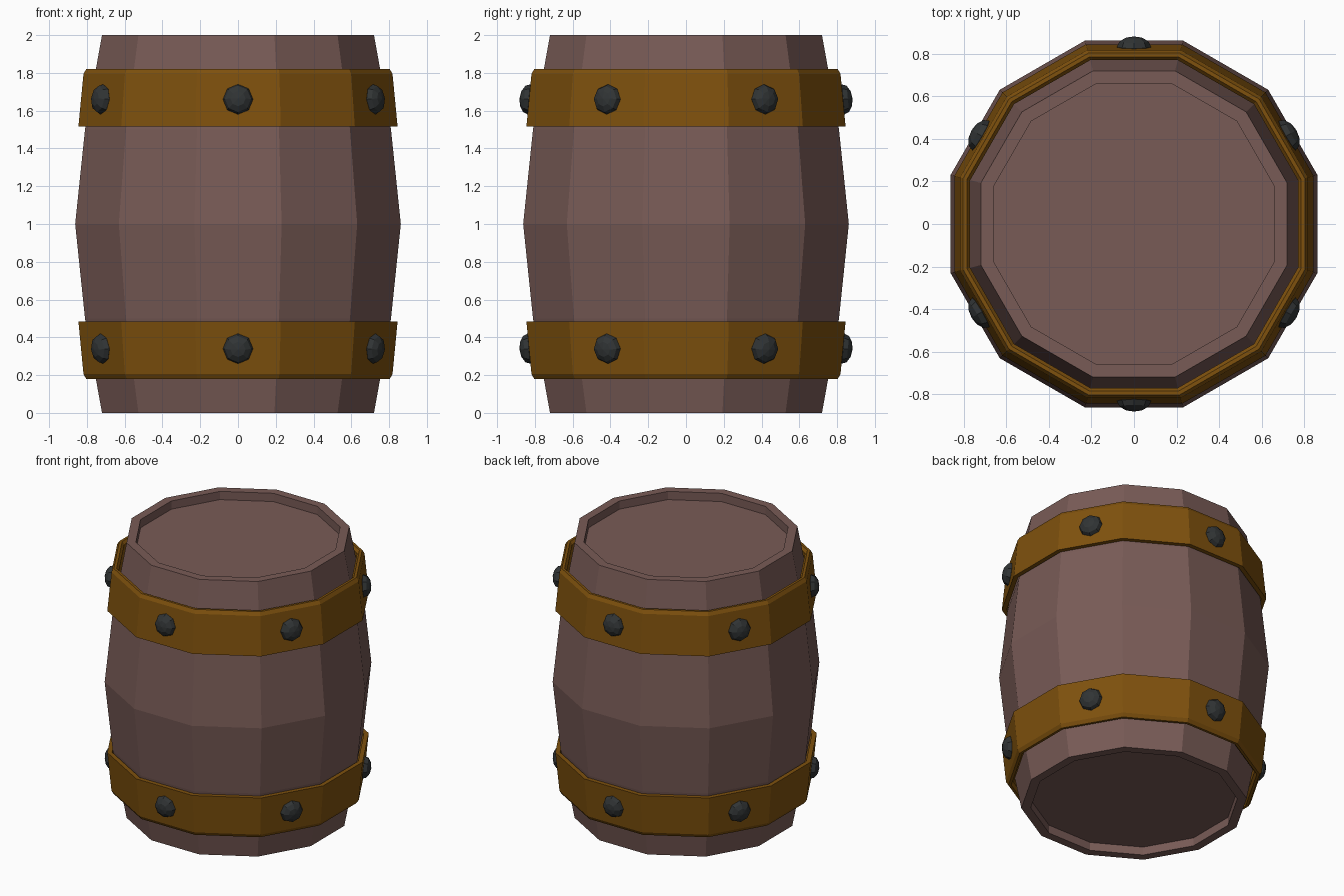
import bpy, bmesh, math
from mathutils import Matrix

SIDES = 12
STEP = 2 * math.pi / SIDES

cube = bpy.data.objects.get("Cube")
if cube:
    bpy.data.objects.remove(cube, do_unlink=True)


def material(name, rgb):
    mat = bpy.data.materials.new(name)
    mat.use_nodes = True
    mat.diffuse_color = (*rgb, 1)
    mat.node_tree.nodes["Principled BSDF"].inputs["Base Color"].default_value = (*rgb, 1)
    return mat


def finish(name, bm, mat):
    bmesh.ops.recalc_face_normals(bm, faces=bm.faces)
    mesh = bpy.data.meshes.new(name)
    bm.to_mesh(mesh)
    bm.free()
    mesh.materials.append(mat)
    obj = bpy.data.objects.new(name, mesh)
    bpy.context.collection.objects.link(obj)
    return obj


def lathe(name, profile, mat, closed=False):
    """Sweep (flat-to-centre distance, height) points around z; cap open ends."""
    bm = bmesh.new()
    rings = []
    for dist, z in profile:
        r = dist / math.cos(STEP / 2)
        rings.append([bm.verts.new((r * math.cos((i + 0.5) * STEP),
                                    r * math.sin((i + 0.5) * STEP), z))
                      for i in range(SIDES)])
    pairs = list(zip(rings, rings[1:]))
    if closed:
        pairs.append((rings[-1], rings[0]))
    for a, b in pairs:
        for i in range(SIDES):
            j = (i + 1) % SIDES
            bm.faces.new((a[i], a[j], b[j], b[i]))
    if not closed:
        bm.faces.new(rings[0])
        bm.faces.new(rings[-1])
    return finish(name, bm, mat)


wood = material("brown wood", (0.19, 0.105, 0.094))
brass = material("dark brass", (0.21, 0.082, 0.004))
iron = material("dark iron", (0.03, 0.034, 0.035))

# Barrel body with recessed lids at both ends
lower = [(0.66, 0.06), (0.66, 0), (0.72, 0), (0.81, 0.5)]
upper = [(d, 2 - z) for d, z in reversed(lower)]
lathe("barrel_body", lower + [(0.862, 1)] + upper, wood)

# Hoops: sloped rings with a chamfered narrow edge, mirrored top to bottom
hoop = [(0.814, 1.515), (0.845, 1.515), (0.818, 1.795), (0.803, 1.82),
        (0.785, 1.82), (0.77, 1.80)]
lathe("upper_hoop", hoop, brass, closed=True)
lathe("lower_hoop", [(d, 2 - z) for d, z in hoop], brass, closed=True)

# Flattened faceted rivets on every second side of each hoop
for label, z, tilt in (("upper", 1.66, -0.09), ("lower", 0.34, 0.09)):
    for i in range(6):
        bm = bmesh.new()
        place = (Matrix.Rotation(math.radians(30 + 60 * i), 4, "Z")
                 @ Matrix.Translation((0.832, 0, z))
                 @ Matrix.Rotation(math.pi / 2 + tilt, 4, "Y")
                 @ Matrix.Diagonal((0.08, 0.08, 0.05, 1)))
        bmesh.ops.create_uvsphere(bm, u_segments=8, v_segments=6, radius=1, matrix=place)
        finish(f"{label}_rivet_{i + 1}", bm, iron)
